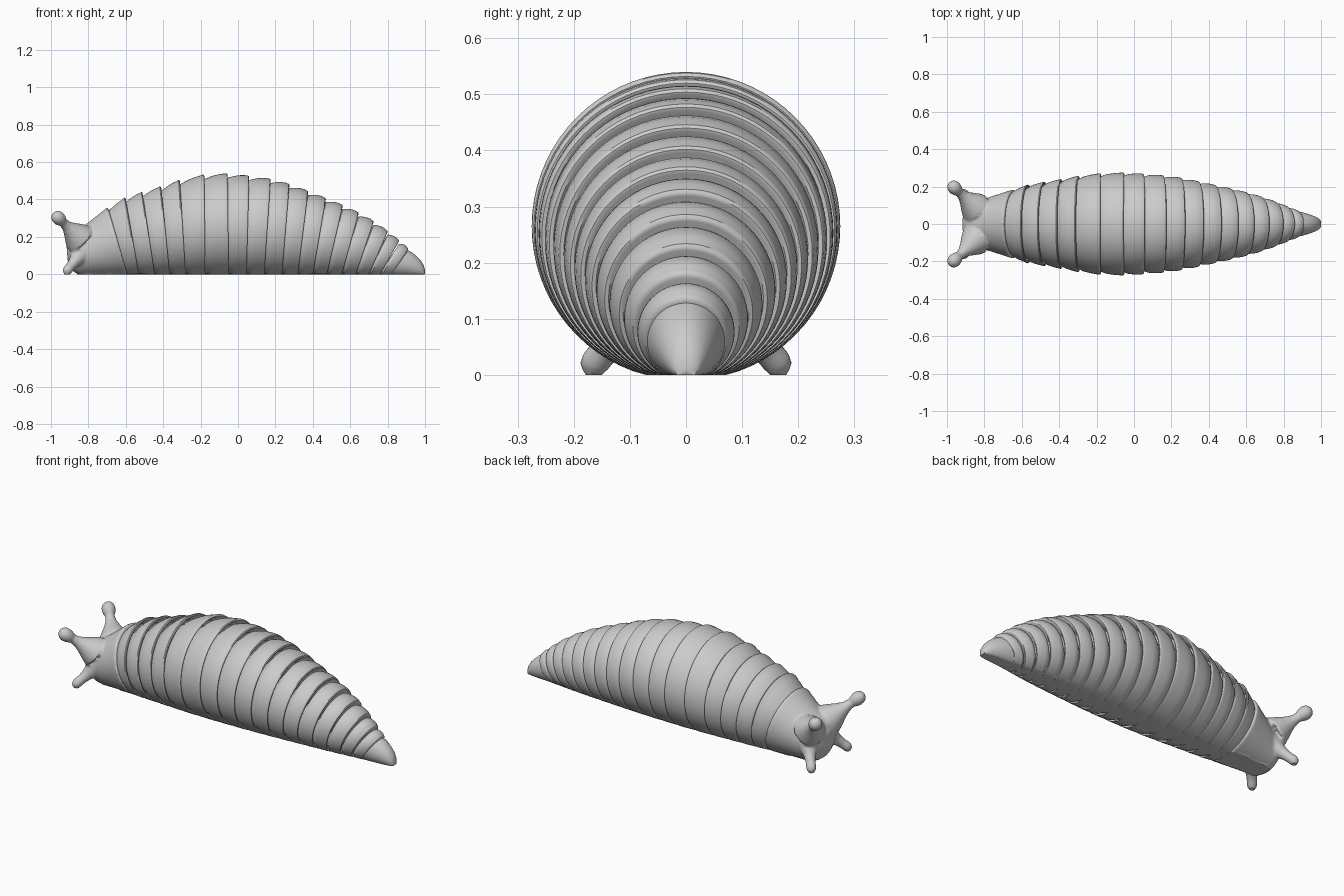
import bpy, bmesh, math
from mathutils import Vector

if "Cube" in bpy.data.objects:
    bpy.data.objects.remove(bpy.data.objects["Cube"], do_unlink=True)

grey = bpy.data.materials.new("light_grey")
grey.use_nodes = True
grey.diffuse_color = (0.6, 0.6, 0.6, 1)
grey.node_tree.nodes["Principled BSDF"].inputs["Base Color"].default_value = (0.6, 0.6, 0.6, 1)

SINK = 0.01   # how far each round section dips below the ground before it is cut flat


def skin(bm, rings):
    """Join rings of points into a closed tube."""
    loops = [[bm.verts.new(p) for p in ring] for ring in rings]
    n = len(loops[0])
    for a, b in zip(loops, loops[1:]):
        for i in range(n):
            j = (i + 1) % n
            bm.faces.new((a[i], a[j], b[j], b[i]))
    bm.faces.new(loops[0][::-1])
    bm.faces.new(loops[-1])


def body_ring(x_top, x_bottom, top, sink=SINK, n=72):
    """Leaning circular section with a flat underside."""
    r = (top + sink) / 2
    pts = []
    for i in range(n):
        a = math.tau * i / n
        z = max(0.0, top - r + r * math.sin(a))
        pts.append((x_bottom + (x_top - x_bottom) * z / top, r * math.cos(a), z))
    return pts


def tentacle_rings(start, end, profile, n=24):
    """Round sections along a straight line; profile holds (distance, radius)."""
    start, end = Vector(start), Vector(end)
    turn = (end - start).to_track_quat('Z', 'Y')
    return [[start.lerp(end, t) + turn @ Vector((r * math.cos(math.tau * i / n),
                                                 r * math.sin(math.tau * i / n), 0))
             for i in range(n)] for t, r in profile]


def finish(name, bm, angle=40):
    bmesh.ops.recalc_face_normals(bm, faces=bm.faces)
    mesh = bpy.data.meshes.new(name)
    bm.to_mesh(mesh)
    bm.free()
    mesh.materials.append(grey)
    obj = bpy.data.objects.new(name, mesh)
    bpy.context.collection.objects.link(obj)
    bpy.ops.object.select_all(action='DESELECT')
    obj.select_set(True)
    bpy.context.view_layer.objects.active = obj
    bpy.ops.object.shade_smooth_by_angle(angle=math.radians(angle))
    return obj


# Rear rims of the head and the body segments: x at top, x at bottom, height
rims = [(-.70, -.60, .355), (-.60, -.53, .41), (-.51, -.445, .44), (-.41, -.365, .47),
        (-.31, -.28, .505), (-.18, -.175, .533), (-.055, -.05, .54), (.06, .045, .528),
        (.175, .14, .512), (.275, .235, .485), (.375, .32, .448), (.47, .40, .41),
        (.56, .475, .373), (.645, .555, .333), (.725, .63, .288), (.80, .70, .236),
        (.86, .76, .187), (.91, .82, .143)]

# Overlapping body segments, each tucked into the rim ahead of it
for k, (front, rear) in enumerate(zip(rims, rims[1:])):
    t0, t1 = front[2], rear[2]
    start = t0 - 0.024

    def at(t, top, sink=SINK):
        return body_ring(front[0] + (rear[0] - front[0]) * t,
                         front[1] + (rear[1] - front[1]) * t, top, sink)

    rings = [at(-.35, t0 - .06, -.01), at(0, start, 0)]
    for t in (.2, .4, .6, .8):
        rings.append(at(t, start + (t1 - start) * t + .007 * math.sin(math.pi * t)))
    # rounded lip and hollow behind it
    rings += [at(.92, t1), at(.97, t1 - .002), at(1, t1 - .008),
              at(.98, t1 - .014, .002), at(.6, t1 - .045, -.004)]
    bm = bmesh.new()
    skin(bm, rings)
    finish(f"body_segment_{k + 1}", bm)

# Tail tip
bm = bmesh.new()
skin(bm, [body_ring(*s) for s in (
    (.88, .79, .10, -.01), (.91, .82, .128), (.935, .87, .114), (.96, .92, .092),
    (.98, .96, .07), (.993, .985, .047), (.999, .997, .027), (1.0, 1.0, .012, -.004))])
finish("tail_tip", bm)

# Head with its tentacles, fused into one soft shape
bm = bmesh.new()
skin(bm, [body_ring(*s) for s in (
    (-.69, -.59, .345), (-.70, -.60, .357), (-.76, -.69, .309), (-.82, -.78, .262),
    (-.87, -.845, .232), (-.90, -.875, .205, -.01), (-.918, -.905, .17, -.07))])

bulb = [(1 + .3 * math.sin(a), .037 * math.cos(a))
        for a in (math.radians(d) for d in range(-50, 81, 13))]
upper_profile = [(0, .085), (.2, .066), (.4, .045), (.58, .03), (.7, .026)] + bulb
lower_profile = [(0, .065), (.25, .046), (.5, .032), (.75, .026), (1, .027), (1.12, .02), (1.18, .008)]
for side in (-1, 1):
    skin(bm, tentacle_rings((-.85, side * .09, .195), (-.961, side * .195, .302),
                            [(1 + (t - 1) * .72 if t > 1 else t, r) for t, r in upper_profile]))
    skin(bm, tentacle_rings((-.835, side * .08, .115), (-.912, side * .163, .022), lower_profile))
head = finish("head", bm)

remesh = head.modifiers.new("fuse", 'REMESH')
remesh.mode = 'VOXEL'
remesh.voxel_size = 0.007
soften = head.modifiers.new("soften", 'SMOOTH')
soften.factor = 0.5
soften.iterations = 7
for name in ("fuse", "soften"):
    bpy.ops.object.modifier_apply(modifier=name)

# Flatten the underside of the head
for v in head.data.vertices:
    v.co.z = 0.0 if v.co.z < 0.005 else v.co.z
if not head.data.materials:
    head.data.materials.append(grey)
bpy.ops.object.shade_smooth_by_angle(angle=math.radians(50))
